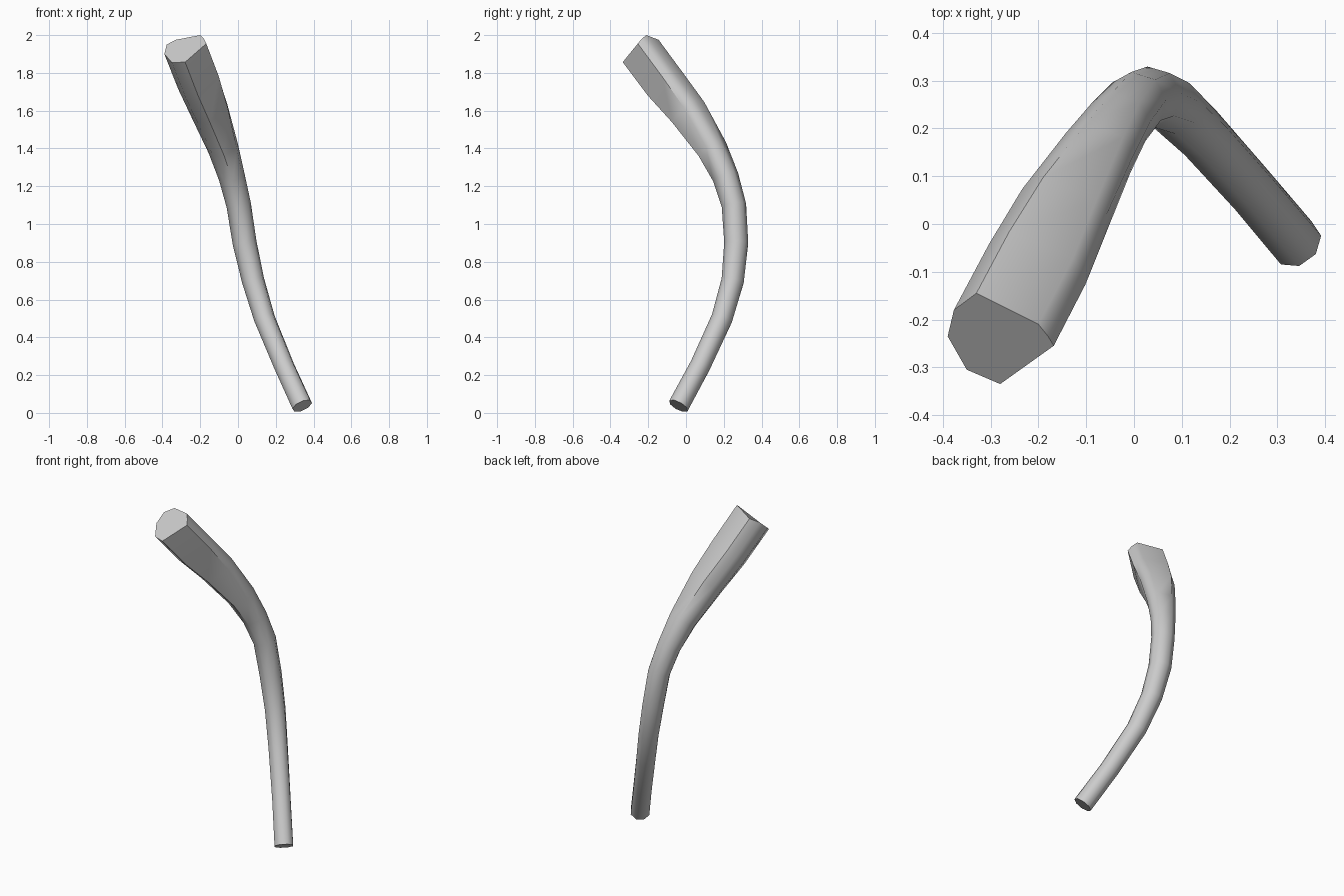
import bpy, bmesh, math
from mathutils import Vector

if "Cube" in bpy.data.objects:
    bpy.data.objects.remove(bpy.data.objects["Cube"])

# Centre line stations: x, y, z, radius, blend towards the flattened end profile
stations = [
    (.34, -.04, .037, .056, 0), (.243, .075, .25, .055, 0), (.14, .19, .5, .057, 0),
    (.08, .247, .7, .06, 0), (.035, .266, .9, .064, 0), (.004, .254, 1.1, .065, .1),
    (-.033, .21, 1.25, .069, .2), (-.078, .14, 1.4, .079, .45),
    (-.152, .012, 1.6, .096, .8), (-.212, -.108, 1.75, .104, 1),
]
# Cut upper end
cap = [Vector(p) for p in (
    (-.39, -.235, 1.90), (-.35, -.305, 1.855), (-.28, -.335, 1.857), (-.168, -.255, 1.955),
    (-.18, -.235, 1.98), (-.20, -.21, 2.0), (-.33, -.145, 1.975), (-.377, -.18, 1.95))]
cap_centre = Vector((-.28, -.238, 1.925))
N = len(cap)


def frame(t):
    t = t.normalized()
    u = Vector((1, 0, 0))
    u = (u - t * u.dot(t)).normalized()
    return u, t.cross(u)


centres = [Vector(s[:3]) for s in stations] + [cap_centre]

# End profile in local axes, and the round profile it grows from
u, v = frame(centres[-1] - centres[-2])
flat = [Vector(((p - cap_centre).dot(u), (p - cap_centre).dot(v))) / .105 for p in cap]
start = math.atan2(flat[0].y, flat[0].x)
rnd = [Vector((math.cos(start + math.tau * i / N), math.sin(start + math.tau * i / N)))
       for i in range(N)]

# Sweep the rings along the stem
bm = bmesh.new()
rings = []
for k, s in enumerate(stations):
    u, v = frame(centres[k + 1] - centres[max(k - 1, 0)])
    ring = []
    for i in range(N):
        q = rnd[i].lerp(flat[i], s[4]) * s[3]
        ring.append(bm.verts.new(centres[k] + u * q.x + v * q.y))
    rings.append(ring)
rings.append([bm.verts.new(p) for p in cap])
for a, b in zip(rings, rings[1:]):
    for i in range(N):
        j = (i + 1) % N
        bm.faces.new((a[i], a[j], b[j], b[i]))
bm.faces.new(rings[0][::-1])
bm.faces.new(rings[-1])
bmesh.ops.recalc_face_normals(bm, faces=bm.faces[:])

mesh = bpy.data.meshes.new("bent_stem")
bm.to_mesh(mesh)
bm.free()
stem = bpy.data.objects.new("bent_stem", mesh)
bpy.context.collection.objects.link(stem)
bpy.context.view_layer.objects.active = stem
stem.select_set(True)
bpy.ops.object.shade_smooth_by_angle(angle=math.radians(50))
